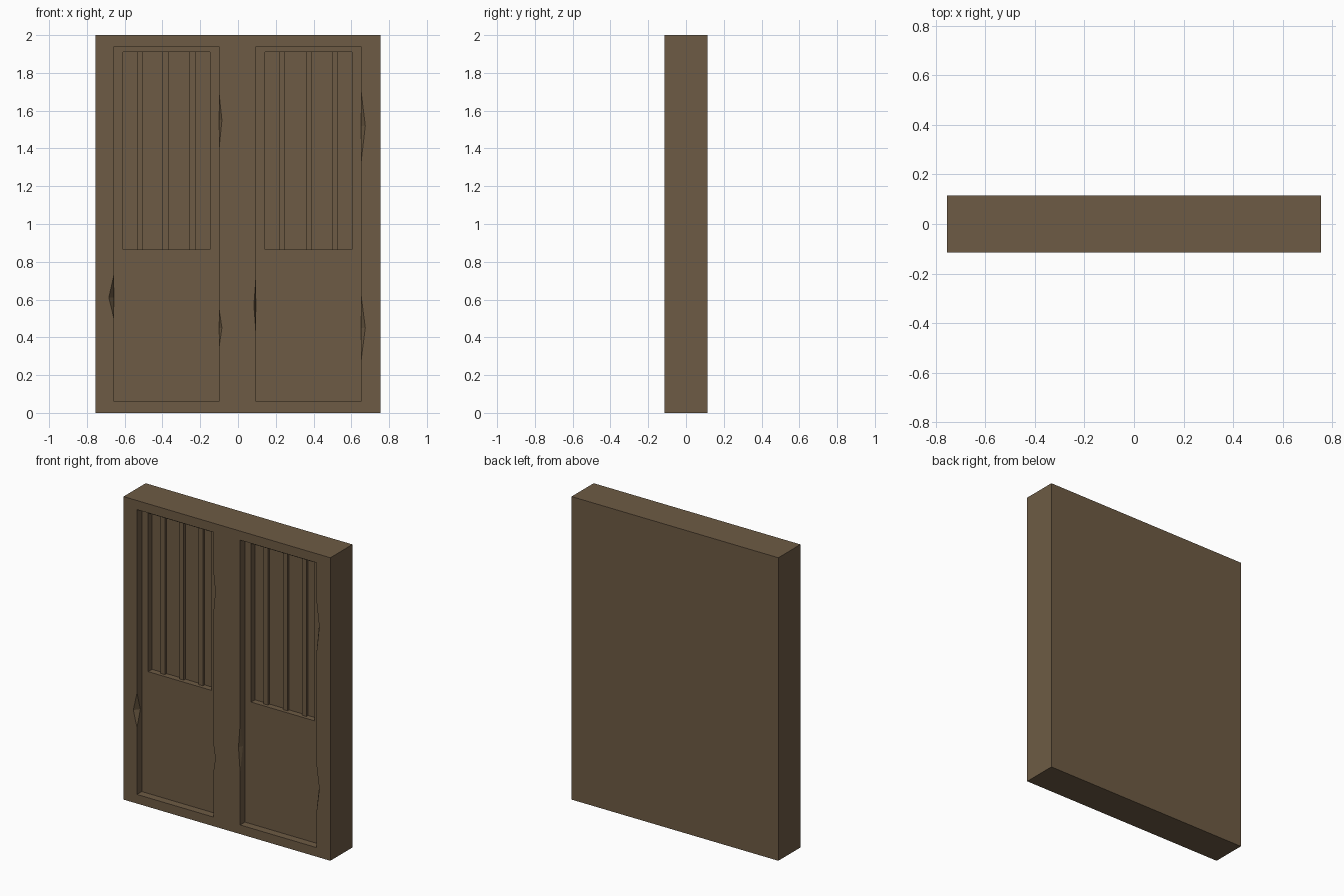
import bpy, bmesh

if "Cube" in bpy.data.objects:
    bpy.data.objects.remove(bpy.data.objects["Cube"])

FRONT = -0.115          # front face of the slab
mat = bpy.data.materials.new("brown_wood")
mat.diffuse_color = (0.155, 0.105, 0.058, 1)
mat.use_nodes = True
mat.node_tree.nodes["Principled BSDF"].inputs["Base Color"].default_value = mat.diffuse_color


def add_object(name, bm):
    bmesh.ops.recalc_face_normals(bm, faces=bm.faces)
    me = bpy.data.meshes.new(name)
    bm.to_mesh(me)
    bm.free()
    me.materials.append(mat)
    ob = bpy.data.objects.new(name, me)
    bpy.context.collection.objects.link(ob)
    return ob


def add_box(bm, x0, x1, y0, y1, z0, z1):
    vs = bmesh.ops.create_cube(bm, size=1)["verts"]
    for v in vs:
        v.co = (x1 if v.co.x > 0 else x0,
                y1 if v.co.y > 0 else y0,
                z1 if v.co.z > 0 else z0)


def boxes(name, dims):
    bm = bmesh.new()
    for d in dims:
        add_box(bm, *d)
    return add_object(name, bm)


def add_chip(bm, x, w, z0, zm, z1, depth):
    # eight-sided spike centred on a recess edge
    ring = [bm.verts.new((x + dx, FRONT + dy, zm))
            for dx, dy in ((w, 0), (0, depth), (-w, 0), (0, -depth))]
    for z in (z0, z1):
        tip = bm.verts.new((x, FRONT, z))
        for i in range(4):
            bm.faces.new((ring[i], ring[(i + 1) % 4], tip))
    bm.faces.new


# solid slab
slab = boxes("door_frame", [(-0.755, 0.755, FRONT, -FRONT, 0, 2)])

# two door recesses, then the deeper window recesses
doors = boxes("door_recess_cutter",
              [(a, b, -0.3, FRONT + 0.05, 0.06, 1.94)
               for a, b in ((-0.657, -0.1), (0.096, 0.652))])
windows = boxes("window_recess_cutter",
                [(a, b, -0.3, FRONT + 0.09, 0.864, 1.91)
                 for a, b in ((-0.61, -0.149), (0.142, 0.603))])

# chipped edges of the recesses
bm = bmesh.new()
for chip in ((-0.657, 0.027, 0.50, 0.61, 0.73, 0.035),
             (-0.1, 0.015, 1.40, 1.55, 1.69, 0.03),
             (-0.1, 0.015, 0.35, 0.45, 0.55, 0.03),
             (0.096, 0.012, 0.41, 0.57, 0.73, 0.03),
             (0.652, 0.022, 1.33, 1.52, 1.70, 0.03),
             (0.652, 0.022, 0.28, 0.45, 0.62, 0.03)):
    add_chip(bm, *chip)
chips = add_object("chip_cutter", bm)

for cutter in (doors, windows, chips):
    cutter.hide_render = True
    m = slab.modifiers.new(cutter.name, 'BOOLEAN')
    m.operation = 'DIFFERENCE'
    m.solver = 'EXACT'
    m.object = cutter
    bpy.context.view_layer.objects.active = slab
    bpy.ops.object.modifier_apply(modifier=m.name)
for cutter in (doors, windows, chips):
    bpy.data.objects.remove(cutter)

# vertical window bars
for side, xs in (("left", (-0.52, -0.383, -0.242)),
                 ("right", (0.233, 0.375, 0.513))):
    boxes("window_bars_" + side,
          [(x - 0.016, x + 0.016, FRONT + 0.073, FRONT + 0.095, 0.86, 1.914)
           for x in xs])
